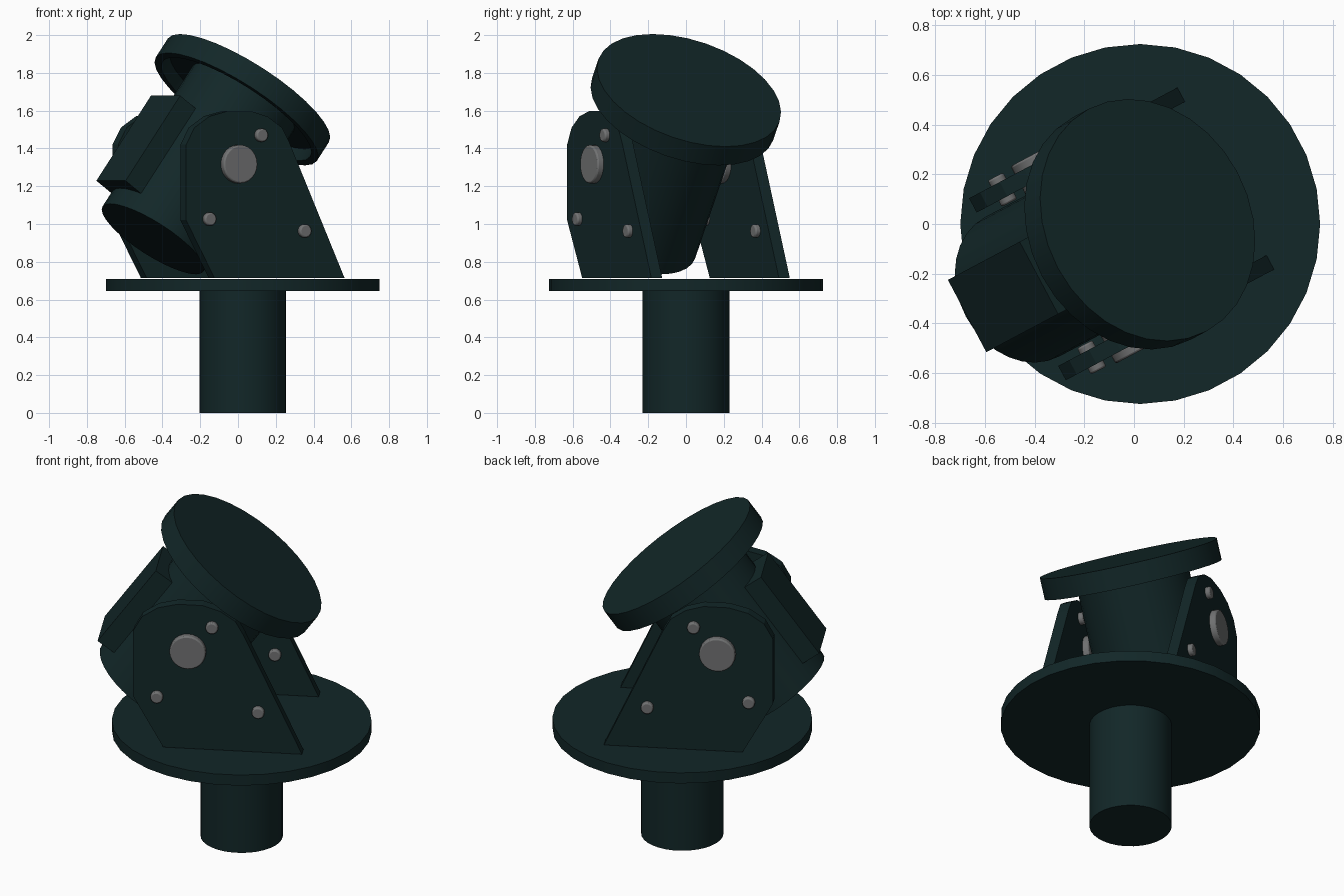
import bpy, bmesh, math
from mathutils import Matrix, Vector

if "Cube" in bpy.data.objects:
    bpy.data.objects.remove(bpy.data.objects["Cube"])


def material(name, rgb):
    m = bpy.data.materials.new(name)
    m.diffuse_color = (*rgb, 1)
    m.use_nodes = True
    m.node_tree.nodes["Principled BSDF"].inputs["Base Color"].default_value = m.diffuse_color
    return m


TEAL = material("dark teal", (0.006, 0.020, 0.021))
STEEL = material("steel grey", (0.165, 0.168, 0.17))

# Frames: base, yoke (turned about z), head (tilted about the pivot)
BASE = Matrix.Translation((0.025, 0, 0))
YOKE = BASE @ Matrix.Rotation(math.radians(28), 4, 'Z')
PIVOT = (-0.25, 0, 1.317)
HEAD = YOKE @ Matrix.Translation(PIVOT) @ Matrix.Rotation(math.radians(36), 4, 'Y')


def make(name, bm, mat, frame, smooth=True, bevel=0):
    bmesh.ops.recalc_face_normals(bm, faces=bm.faces)
    me = bpy.data.meshes.new(name)
    bm.to_mesh(me)
    bm.free()
    me.materials.append(mat)
    ob = bpy.data.objects.new(name, me)
    bpy.context.collection.objects.link(ob)
    me.transform(frame)
    if bevel:
        mod = ob.modifiers.new("edge", 'BEVEL')
        mod.width, mod.segments, mod.limit_method = bevel, 2, 'ANGLE'
    if smooth:
        bpy.ops.object.select_all(action='DESELECT')
        ob.select_set(True)
        bpy.context.view_layer.objects.active = ob
        bpy.ops.object.shade_smooth_by_angle(angle=math.radians(30))
    return ob


def lathe(name, profile, mat, frame, sides=32, bevel=0):
    """Turn (radius, height) points about z; both ends are closed."""
    bm = bmesh.new()
    rings = [[bm.verts.new((r * math.cos(2 * math.pi * i / sides),
                            r * math.sin(2 * math.pi * i / sides), z))
              for i in range(sides)] for r, z in profile]
    for a, b in zip(rings, rings[1:]):
        for i in range(sides):
            j = (i + 1) % sides
            bm.faces.new((a[i], a[j], b[j], b[i]))
    bm.faces.new(rings[0])
    bm.faces.new(rings[-1])
    return make(name, bm, mat, frame, True, bevel)


# Base post and round table
lathe("base_post", [(0.23, 0), (0.23, 0.65)], TEAL, BASE)
lathe("base_disc", [(0.725, 0.645), (0.725, 0.71)], TEAL, BASE)

# Yoke plates with pivot pins and bolts
PLATE = [(-0.39, 0.714), (0.39, 0.714), (0.06, 1.43), (0.015, 1.51), (-0.07, 1.568),
         (-0.17, 1.598), (-0.31, 1.598), (-0.42, 1.57), (-0.51, 1.51), (-0.56, 1.42),
         (-0.56, 1.02)]
BOLTS = [(-0.115, 1.47), (-0.425, 1.026), (0.145, 0.963)]
for side, label in ((-1, "front"), (1, "back")):
    bm = bmesh.new()
    face = bm.faces.new([bm.verts.new((a, side * 0.35, z)) for a, z in PLATE])
    ext = bmesh.ops.extrude_face_region(bm, geom=[face], use_keep_orig=True)
    for v in ext['geom']:
        if isinstance(v, bmesh.types.BMVert):
            v.co.y = side * 0.415
    make(label + "_yoke_plate", bm, TEAL, YOKE, smooth=False)

    def pin(name, a, z, r, half):
        frame = (YOKE @ Matrix.Translation((a, side * 0.3825, z))
                 @ Matrix.Rotation(math.pi / 2, 4, 'X'))
        lathe(name, [(r, -half), (r, half)], STEEL, frame, 24, 0.008)

    pin(label + "_pivot_pin", PIVOT[0], PIVOT[2], 0.102, 0.068)
    for i, (a, z) in enumerate(BOLTS):
        pin(f"{label}_bolt_{i + 1}", a, z, 0.035, 0.06)

# Tilted barrel
lathe("head_barrel", [(0.318, -0.49), (0.318, 0.45)], TEAL, HEAD)

# Cap with an open rim underneath
lathe("head_cap", [(0.3, 0.43), (0.455, 0.43), (0.465, 0.36), (0.507, 0.36), (0.507, 0.483)],
      TEAL, HEAD)

# Housing box on the rear of the barrel
bm = bmesh.new()
bmesh.ops.create_cube(bm, size=1)
bmesh.ops.scale(bm, vec=(0.185, 0.33, 0.557), verts=bm.verts)
bmesh.ops.translate(bm, vec=Vector((-0.2925, 0, -0.11)), verts=bm.verts)
make("housing_box", bm, TEAL, HEAD, smooth=False)
